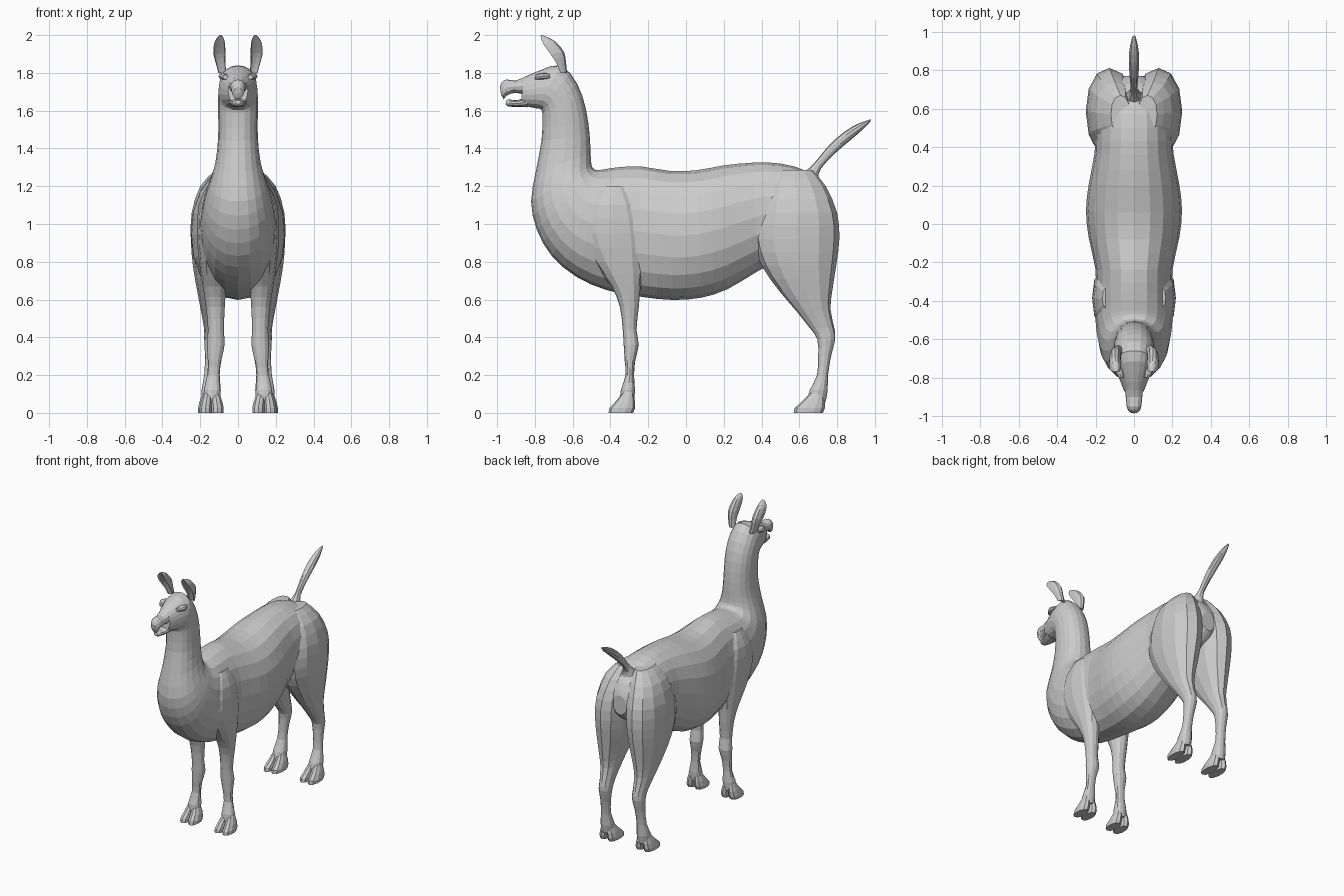
import bpy, bmesh, math
from mathutils import Vector


def smooth_rings(rings, steps):
    """Catmull-Rom interpolation between the given rings."""
    r = [Vector(q) for q in rings]
    out = []
    for i in range(len(r) - 1):
        a, b, c, d = r[max(i - 1, 0)], r[i], r[i + 1], r[min(i + 2, len(r) - 1)]
        for s in range(steps):
            t = s / steps
            out.append(0.5 * (2 * b + (c - a) * t + (2 * a - 5 * b + 4 * c - d) * t * t
                              + (3 * b - a - 3 * c + d) * t ** 3))
    return out + [r[-1]]


def loft(name, rings, sides=16, steps=2, mirror=False, power=0.92, cup=1.0):
    """Skin ovals. Ring = back/top point (y, z), front/bottom point (y, z), half width, x."""
    bm = bmesh.new()
    loops = []
    for yb, zb, yf, zf, w, x in smooth_rings(rings, steps):
        loop = []
        for k in range(sides):
            a = 2 * math.pi * k / sides
            c, s = math.cos(a), math.sin(a)
            c = math.copysign(abs(c) ** power, c)
            s = math.copysign(abs(s) ** power, s)
            if c < 0:
                c *= cup
            loop.append(bm.verts.new((x + w * s, (yb + yf) / 2 + c * (yb - yf) / 2,
                                      (zb + zf) / 2 + c * (zb - zf) / 2)))
        loops.append(loop)
    for p, q in zip(loops, loops[1:]):
        for k in range(sides):
            n = (k + 1) % sides
            bm.faces.new((p[k], p[n], q[n], q[k]))
    bm.faces.new(loops[0][::-1])
    bm.faces.new(loops[-1])
    bmesh.ops.recalc_face_normals(bm, faces=bm.faces)
    me = bpy.data.meshes.new(name)
    bm.to_mesh(me)
    bm.free()
    ob = bpy.data.objects.new(name, me)
    bpy.context.collection.objects.link(ob)
    if mirror:
        ob.modifiers.new("Mirror", 'MIRROR')
    return ob


def level(rows):
    """Horizontal rings from (z, y back, y front, half width, x)."""
    return [(yb, z, yf, z, w, x) for z, yb, yf, w, x in rows]


# trunk, neck and head in one skin, from rump to face
loft("body", [
    (0.77, 1.12, 0.77, 0.98, 0.05, 0), (0.73, 1.20, 0.72, 0.93, 0.12, 0),
    (0.64, 1.28, 0.62, 0.87, 0.18, 0), (0.50, 1.32, 0.50, 0.81, 0.20, 0),
    (0.36, 1.325, 0.38, 0.75, 0.205, 0), (0.20, 1.31, 0.22, 0.655, 0.235, 0),
    (0.06, 1.285, 0.08, 0.61, 0.25, 0), (-0.08, 1.28, -0.07, 0.598, 0.235, 0),
    (-0.24, 1.305, -0.24, 0.615, 0.20, 0), (-0.36, 1.30, -0.42, 0.65, 0.20, 0),
    (-0.43, 1.29, -0.58, 0.72, 0.20, 0), (-0.465, 1.285, -0.71, 0.83, 0.19, 0),
    (-0.485, 1.29, -0.79, 0.97, 0.175, 0), (-0.50, 1.31, -0.82, 1.12, 0.15, 0),
    (-0.505, 1.37, -0.795, 1.28, 0.12, 0), (-0.51, 1.47, -0.765, 1.44, 0.105, 0),
    (-0.53, 1.61, -0.76, 1.56, 0.105, 0), (-0.575, 1.74, -0.765, 1.605, 0.105, 0),
    (-0.66, 1.84, -0.79, 1.612, 0.10, 0), (-0.77, 1.815, -0.83, 1.62, 0.078, 0),
    (-0.86, 1.775, -0.875, 1.635, 0.052, 0)], sides=20)

# muzzle with open mouth
loft("upper_muzzle", [
    (-0.84, 1.785, -0.84, 1.68, 0.05, 0), (-0.90, 1.76, -0.90, 1.695, 0.043, 0),
    (-0.95, 1.765, -0.95, 1.68, 0.038, 0), (-0.975, 1.75, -0.965, 1.66, 0.03, 0),
    (-0.985, 1.725, -0.98, 1.69, 0.016, 0)], sides=12)
loft("lower_jaw", [
    (-0.84, 1.68, -0.84, 1.618, 0.048, 0), (-0.89, 1.655, -0.89, 1.62, 0.038, 0),
    (-0.935, 1.66, -0.94, 1.622, 0.028, 0), (-0.95, 1.655, -0.955, 1.635, 0.015, 0)], sides=12)

# brow ridges over the eyes
loft("brow", [
    (-0.72, 1.795, -0.72, 1.77, 0.012, 0.082), (-0.76, 1.80, -0.76, 1.765, 0.024, 0.08),
    (-0.80, 1.79, -0.80, 1.765, 0.014, 0.066)], sides=8, mirror=True)

# cupped ears
loft("ear", [
    (-0.63, 1.80, -0.70, 1.80, 0.022, 0.082), (-0.635, 1.85, -0.735, 1.85, 0.025, 0.092),
    (-0.645, 1.91, -0.79, 1.89, 0.032, 0.098), (-0.69, 1.965, -0.82, 1.94, 0.029, 0.098),
    (-0.735, 1.99, -0.80, 1.98, 0.018, 0.094), (-0.765, 2.0, -0.775, 1.998, 0.005, 0.092)],
    sides=12, mirror=True, cup=-0.35)

# raised tail
loft("tail", [
    (0.62, 1.27, 0.71, 1.19, 0.05, 0), (0.65, 1.295, 0.70, 1.24, 0.034, 0),
    (0.685, 1.33, 0.715, 1.295, 0.018, 0), (0.76, 1.42, 0.79, 1.375, 0.024, 0),
    (0.84, 1.49, 0.86, 1.435, 0.028, 0), (0.92, 1.535, 0.93, 1.495, 0.022, 0),
    (0.98, 1.555, 0.975, 1.54, 0.007, 0)], sides=10)

# legs
loft("front_leg", level([
    (1.20, -0.32, -0.45, 0.04, 0.125), (1.10, -0.25, -0.53, 0.08, 0.128),
    (0.95, -0.21, -0.56, 0.09, 0.128), (0.80, -0.22, -0.49, 0.078, 0.128),
    (0.67, -0.24, -0.395, 0.062, 0.125), (0.56, -0.25, -0.35, 0.05, 0.12),
    (0.44, -0.262, -0.335, 0.042, 0.117), (0.36, -0.25, -0.33, 0.047, 0.118),
    (0.28, -0.268, -0.325, 0.036, 0.124), (0.20, -0.275, -0.32, 0.033, 0.13),
    (0.12, -0.27, -0.345, 0.045, 0.136), (0.06, -0.275, -0.35, 0.04, 0.138)]),
    sides=12, mirror=True)
loft("hind_leg", level([
    (1.285, 0.67, 0.47, 0.05, 0.07), (1.20, 0.74, 0.42, 0.10, 0.10),
    (1.06, 0.80, 0.375, 0.122, 0.123), (0.92, 0.812, 0.355, 0.122, 0.128),
    (0.78, 0.795, 0.40, 0.107, 0.132), (0.65, 0.775, 0.49, 0.08, 0.137),
    (0.55, 0.765, 0.575, 0.06, 0.138), (0.45, 0.785, 0.655, 0.045, 0.135),
    (0.39, 0.79, 0.695, 0.044, 0.135), (0.30, 0.768, 0.70, 0.035, 0.14),
    (0.20, 0.752, 0.693, 0.034, 0.145), (0.12, 0.75, 0.655, 0.046, 0.147),
    (0.06, 0.74, 0.64, 0.042, 0.147)]), sides=12, mirror=True)

# two toes on every foot
for leg, heel, x0 in (("front", -0.28, 0.14), ("hind", 0.725, 0.147)):
    for side, dx in (("inner", -0.032), ("outer", 0.032)):
        length = 0.13 if leg == "front" else 0.155
        loft(f"{leg}_{side}_toe", level([
            (0.0, heel, heel - length, 0.033, x0 + dx),
            (0.025, heel + 0.01, heel - length + 0.004, 0.034, x0 + dx),
            (0.06, heel + 0.01, heel - length * 0.72, 0.031, x0 + dx * 0.85),
            (0.11, heel, heel - length * 0.4, 0.022, x0 + dx * 0.6)]),
            sides=10, steps=1, mirror=True)
